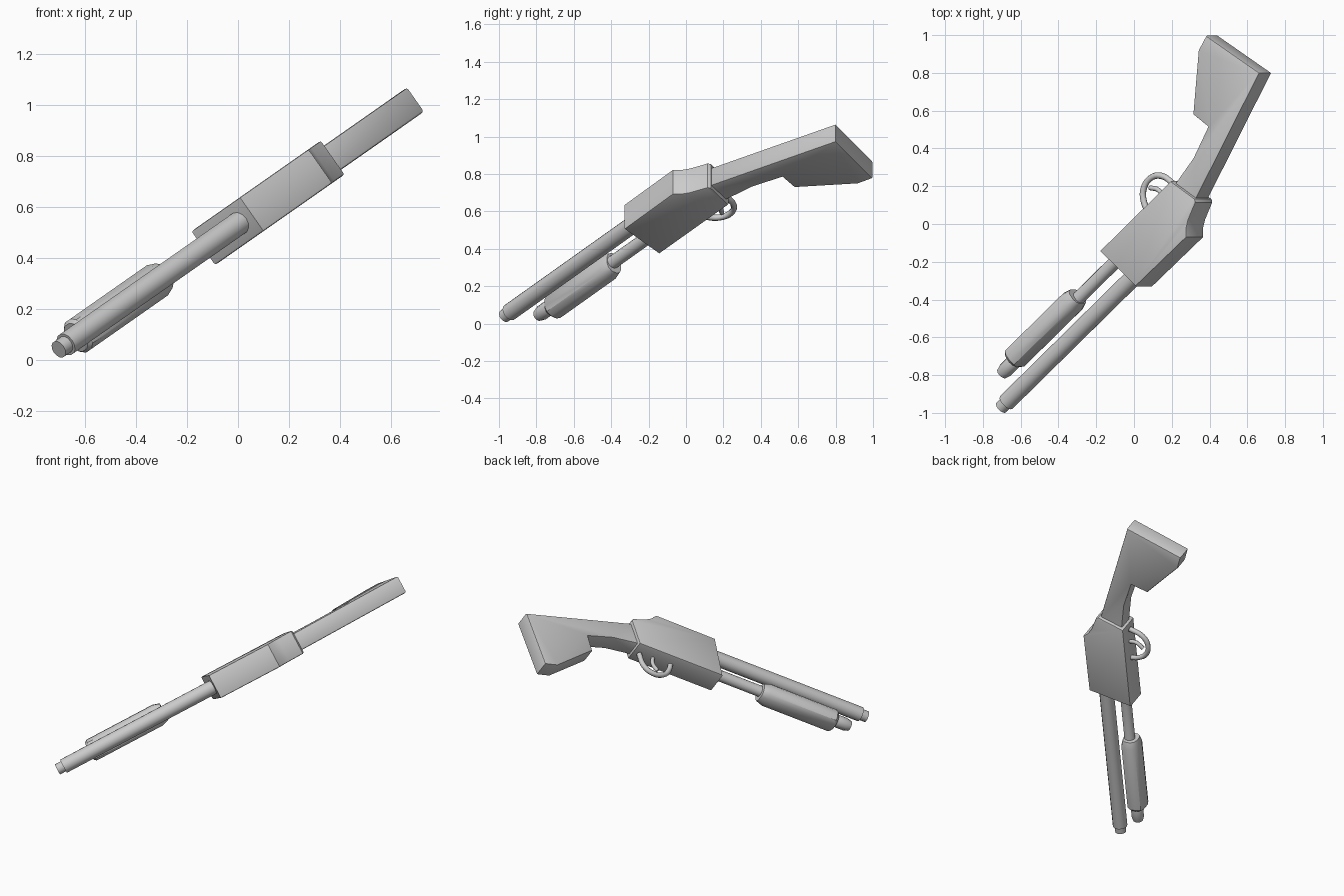
import bpy, bmesh, math
from mathutils import Matrix, Vector

if "Cube" in bpy.data.objects:
    bpy.data.objects.remove(bpy.data.objects["Cube"])

# Gun frame: X = muzzle to butt, Y = sideways, Z = up; tilted into the world pose
TILT, TURN = math.radians(35), math.radians(38.9)
e1 = Vector((math.cos(TILT), 0, math.sin(TILT)))
ey = Vector((0, 1, 0))
d = e1 * math.cos(TURN) + ey * math.sin(TURN)
n = Vector((-math.sin(TILT), 0, math.cos(TILT)))
u = d.cross(n)
POSE = Matrix((d, n, u)).transposed().to_4x4()
POSE.translation = (0, 0, 0.533)


def finish(name, bm, angle=35):
    bmesh.ops.recalc_face_normals(bm, faces=bm.faces)
    me = bpy.data.meshes.new(name)
    bm.to_mesh(me)
    bm.free()
    me.shade_smooth()
    me.set_sharp_from_angle(angle=math.radians(angle))
    ob = bpy.data.objects.new(name, me)
    ob.matrix_world = POSE
    bpy.context.collection.objects.link(ob)
    return ob


def slab(name, outline, half, bevel):
    """Side profile extruded across the gun, edges softened."""
    bm = bmesh.new()
    f = bm.faces.new([bm.verts.new((a, -half, b)) for a, b in outline])
    ext = bmesh.ops.extrude_face_region(bm, geom=[f])
    vs = [v for v in ext["geom"] if isinstance(v, bmesh.types.BMVert)]
    bmesh.ops.translate(bm, verts=vs, vec=(0, 2 * half, 0))
    rim = [e for e in bm.edges if abs(e.verts[0].co.y - e.verts[1].co.y) < 1e-5]
    bmesh.ops.bevel(bm, geom=rim, offset=bevel, segments=2, profile=0.5, affect='EDGES')
    return finish(name, bm)


def loft(name, sections, sides, power=1.0):
    """Tube through (along, centre height, half width, half height) sections."""
    bm = bmesh.new()
    rings = []
    sq = lambda v: math.copysign(abs(v) ** power, v)
    for a, b, w, h in sections:
        ang = [2 * math.pi * (i + 0.5) / sides for i in range(sides)]
        rings.append([bm.verts.new((a, w * sq(math.cos(t)), b + h * sq(math.sin(t)))) for t in ang])
    for r, s in zip(rings, rings[1:]):
        for i in range(sides):
            j = (i + 1) % sides
            bm.faces.new((r[i], r[j], s[j], s[i]))
    bm.faces.new(rings[0])
    bm.faces.new(rings[-1])
    return finish(name, bm)


def wire(name, pts, radius):
    """Bent rod in the gun's centre plane."""
    cu = bpy.data.curves.new(name, 'CURVE')
    cu.dimensions = '3D'
    cu.bevel_depth = radius
    cu.bevel_resolution = 2
    cu.use_fill_caps = True
    cu.resolution_u = 4
    sp = cu.splines.new('BEZIER')
    sp.bezier_points.add(len(pts) - 1)
    for p, (a, b) in zip(sp.bezier_points, pts):
        p.co = (a, 0, b)
        p.handle_left_type = p.handle_right_type = 'AUTO'
    ob = bpy.data.objects.new(name, cu)
    ob.matrix_world = POSE
    bpy.context.collection.objects.link(ob)


def sy(s, y):
    """Point measured on the top view (slant distance, y) to gun coordinates."""
    c, k = math.cos(TURN), math.sin(TURN)
    return (s * c + y * k, s * k - y * c)


# Receiver with sloped nose and a stepped rear hump
slab("receiver", [(-0.219, 0.007), (-0.156, 0.298), (0.263, 0.302), (0.295, 0.262),
                  (0.33, 0.238), (0.425, 0.195), (0.432, 0.178), (0.37, 0.007)], 0.081, 0.008)

# Stock: narrow wrist flaring to the butt
slab("stock", [sy(*p) for p in [(0.36, 0.10), (0.438, 0.13), (0.85, 0.80), (0.505, 0.997),
                                (0.455, 0.92), (0.42, 0.58), (0.517, 0.515),
                                (0.422, 0.35), (0.31, 0.22), (0.25, 0.18)]], 0.058, 0.009)

# Barrel with a narrower muzzle
loft("barrel", [(-1.279, 0.217, 0.036, 0.036), (-1.235, 0.217, 0.036, 0.036),
                (-1.235, 0.217, 0.047, 0.047), (-0.1, 0.217, 0.047, 0.047)], 14)

# Magazine tube with a tapered cap
loft("magazine_tube", [(-1.163, 0.08, 0.032, 0.032), (-1.13, 0.08, 0.041, 0.041),
                       (-1.04, 0.08, 0.041, 0.041), (-1.03, 0.08, 0.036, 0.036),
                       (-0.15, 0.08, 0.036, 0.036)], 12)

# Sliding fore-end grip
loft("fore_end", [(-1.055, 0.07, 0.062, 0.052), (-1.04, 0.07, 0.074, 0.062),
                  (-0.57, 0.07, 0.074, 0.062), (-0.525, 0.07, 0.06, 0.05)], 12, 0.8)

# Trigger guard and trigger
wire("trigger_guard", [(0.11, 0.02), (0.121, -0.044), (0.16, -0.102), (0.235, -0.122),
                       (0.298, -0.087), (0.334, 0.0)], 0.017)
wire("trigger", [(0.235, 0.02), (0.236, -0.04), (0.2, -0.085)], 0.013)
